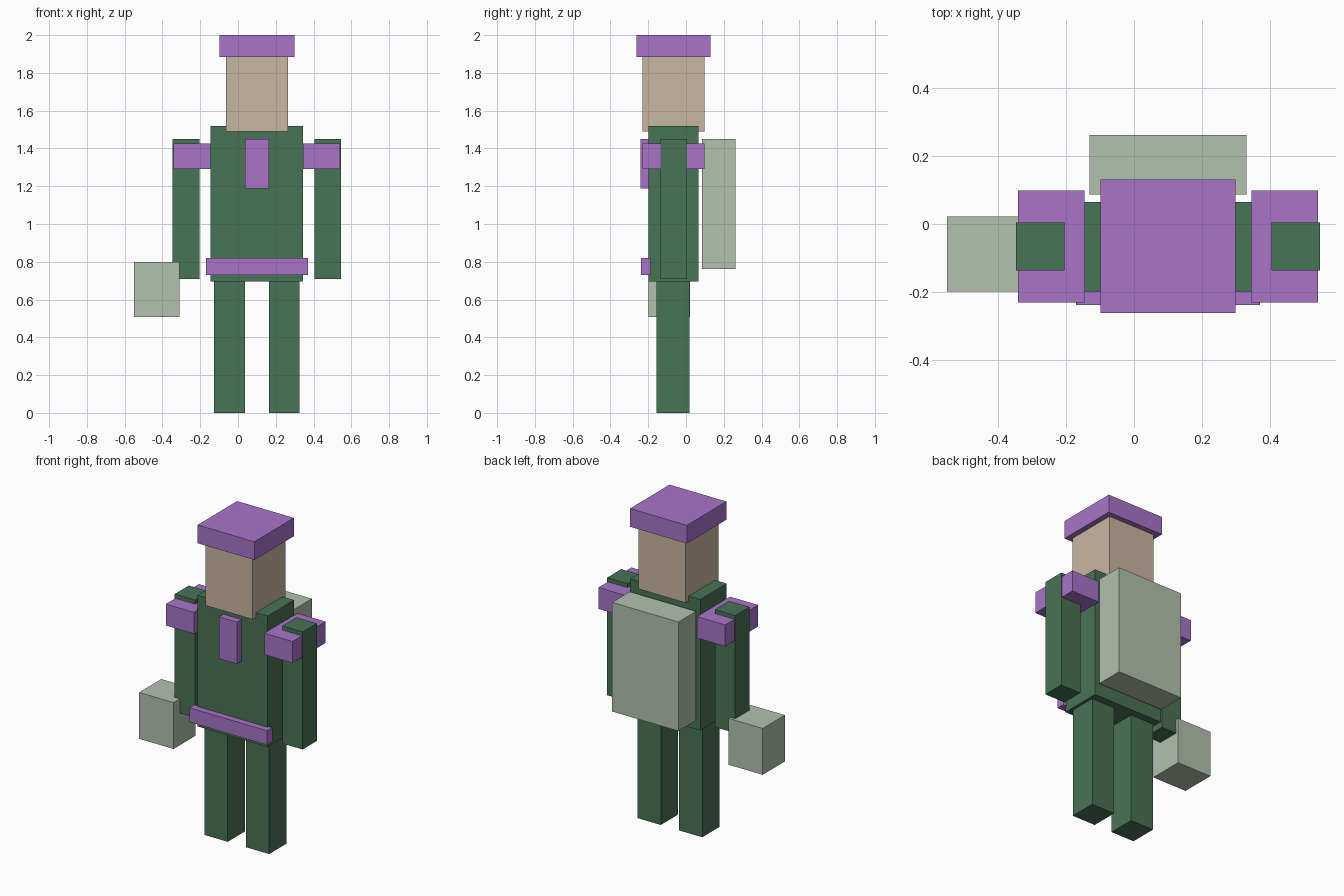
import bpy
from mathutils import Vector

# Remove the default cube
if "Cube" in bpy.data.objects:
    bpy.data.objects.remove(bpy.data.objects["Cube"], do_unlink=True)


def material(name, rgb):
    """Flat material from display colour values 0-255."""
    linear = [((c / 255 + 0.055) / 1.055) ** 2.4 for c in rgb] + [1]
    mat = bpy.data.materials.new(name)
    mat.use_nodes = True
    mat.diffuse_color = linear
    bsdf = mat.node_tree.nodes["Principled BSDF"]
    bsdf.inputs["Base Color"].default_value = linear
    bsdf.inputs["Roughness"].default_value = 0.9
    return mat


green = material("dark green", (73, 115, 87))
purple = material("purple", (169, 116, 201))
skin = material("skin tan", (201, 183, 161))
sage = material("pale sage", (178, 194, 175))


def box(name, mat, x, y, z):
    """Flat-sided box filling the given (low, high) span on each axis."""
    low, high = Vector((x[0], y[0], z[0])), Vector((x[1], y[1], z[1]))
    bpy.ops.mesh.primitive_cube_add(size=1)
    obj = bpy.context.object
    obj.name = obj.data.name = name
    size, centre = high - low, (low + high) / 2
    for v in obj.data.vertices:
        v.co = Vector(a * b for a, b in zip(v.co, size))
    obj.location = centre
    obj.data.materials.append(mat)
    return obj


MID = 0.1  # x of the body's mirror plane


def pair(name, mat, near, far, y, z):
    """Matching boxes on both sides of the body, by distance from its middle."""
    box("left_" + name, mat, (MID + near, MID + far), y, z)
    box("right_" + name, mat, (MID - far, MID - near), y, z)


def central(name, mat, half, y, z):
    """Box centred on the body."""
    box(name, mat, (MID - half, MID + half), y, z)


# Body and head
central("torso", green, 0.245, (-0.198, 0.065), (0.695, 1.52))
central("head", skin, 0.164, (-0.231, 0.097), (1.49, 1.885))
central("hat", purple, 0.198, (-0.262, 0.131), (1.885, 2.0))

# Limbs and shoulder pads
pair("leg", green, 0.063, 0.226, (-0.155, 0.018), (0, 0.695))
pair("arm", green, 0.304, 0.446, (-0.136, 0.005), (0.71, 1.45))
pair("shoulder_pad", purple, 0.245, 0.441, (-0.231, 0.098), (1.29, 1.425))

# Clothing trim on the front
central("tie", purple, 0.063, (-0.242, -0.19), (1.187, 1.45))
central("belt", purple, 0.27, (-0.238, -0.187), (0.73, 0.82))

# Carried things
central("backpack", sage, 0.231, (0.086, 0.262), (0.763, 1.45))
box("hand_bag", sage, (-0.55, -0.31), (-0.198, 0.022), (0.508, 0.8))
